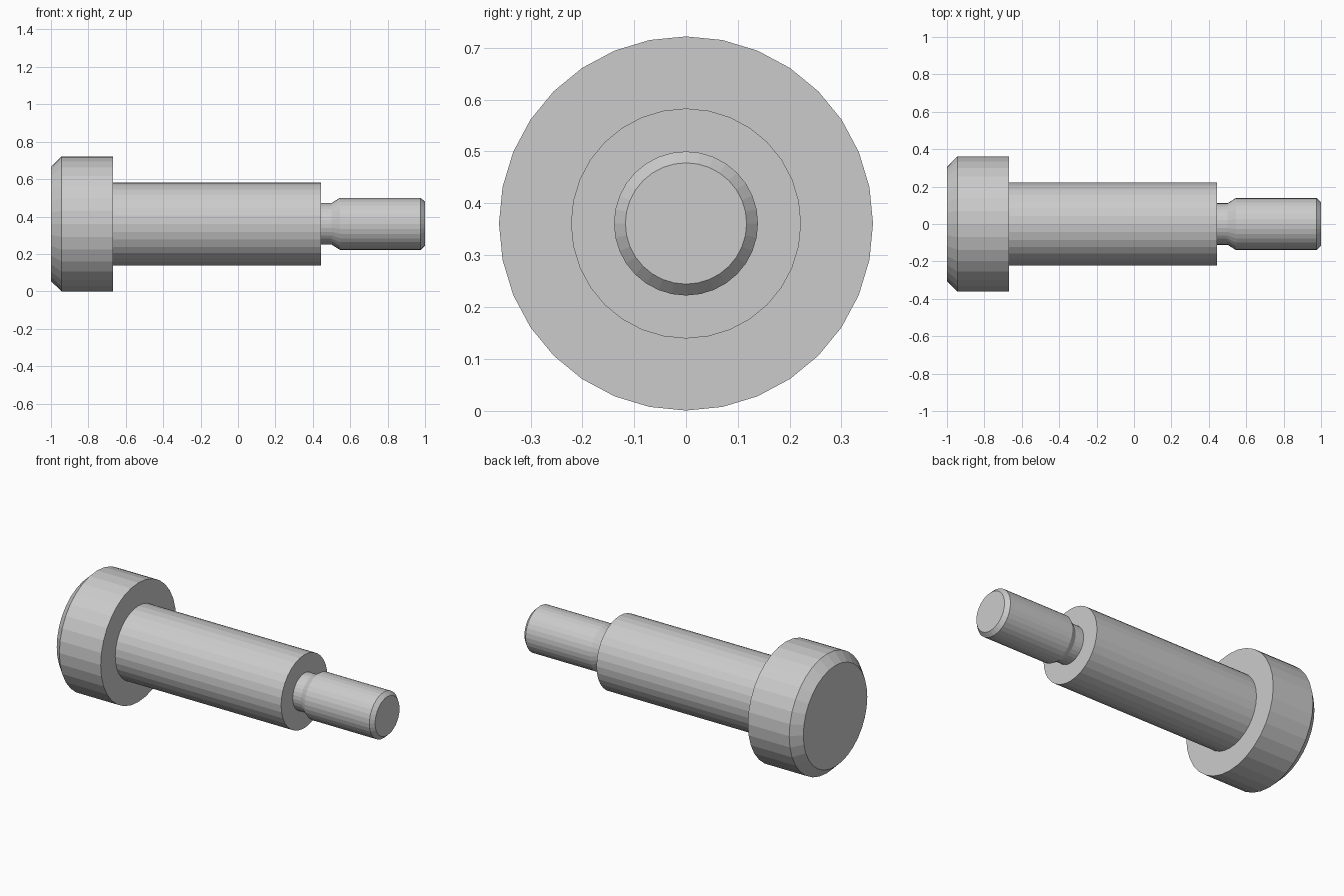
import bpy, bmesh
from math import sin, cos, tau

if "Cube" in bpy.data.objects:
    bpy.data.objects.remove(bpy.data.objects["Cube"])

SIDES = 32
R = 0.361  # head radius, also the height of the axis

# (x, radius) along the bolt axis
PROFILE = [
    (-1.0, 0.306), (-0.944, R),          # chamfered head
    (-0.667, R), (-0.667, 0.222),        # underside of head
    (0.444, 0.222), (0.444, 0.111),      # shoulder
    (0.50, 0.111), (0.545, 0.139),       # relief neck
    (0.977, 0.139), (1.0, 0.117),        # end stud with chamfer
]


def lathe(name, profile):
    bm = bmesh.new()
    rings = [[bm.verts.new((x, r * sin(tau * i / SIDES), R + r * cos(tau * i / SIDES)))
              for i in range(SIDES)] for x, r in profile]
    for a, b in zip(rings, rings[1:]):
        for i in range(SIDES):
            j = (i + 1) % SIDES
            bm.faces.new((a[i], a[j], b[j], b[i]))
    # flat end caps
    bm.faces.new(rings[0])
    bm.faces.new(rings[-1])
    bmesh.ops.recalc_face_normals(bm, faces=bm.faces)
    mesh = bpy.data.meshes.new(name)
    bm.to_mesh(mesh)
    bm.free()
    obj = bpy.data.objects.new(name, mesh)
    bpy.context.collection.objects.link(obj)
    return obj


lathe("shoulder_bolt", PROFILE)
